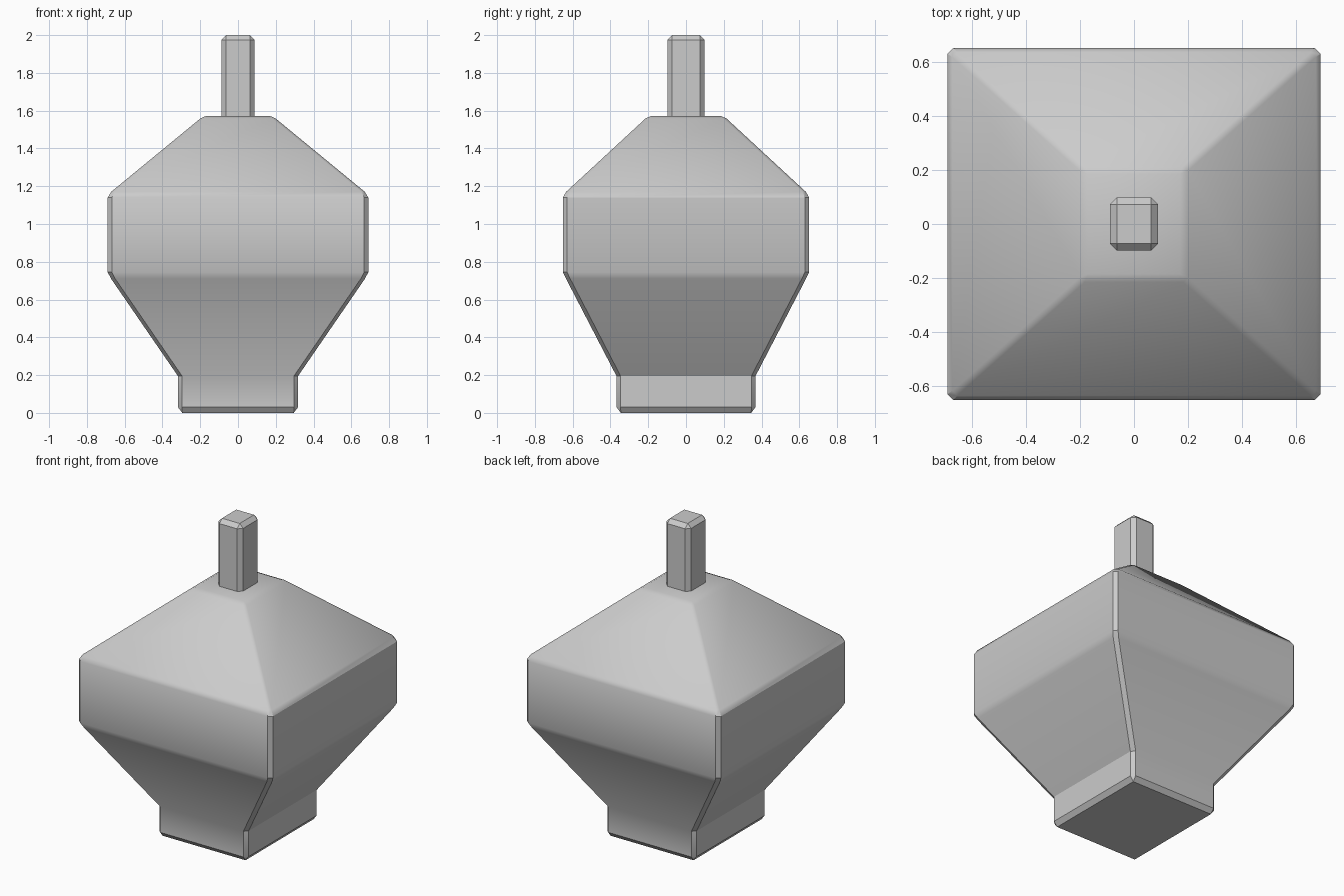
import bpy, bmesh, math

if "Cube" in bpy.data.objects:
    bpy.data.objects.remove(bpy.data.objects["Cube"])


def ring_points(hx, hy, z, c):
    """Rectangle with chamfered corners, counter-clockwise."""
    return [(hx - c, -hy, z), (hx, -hy + c, z), (hx, hy - c, z), (hx - c, hy, z),
            (-hx + c, hy, z), (-hx, hy - c, z), (-hx, -hy + c, z), (-hx + c, -hy, z)]


def loft(name, rings):
    bm = bmesh.new()
    loops = [[bm.verts.new(p) for p in ring_points(*r)] for r in rings]
    for a, b in zip(loops, loops[1:]):
        for i in range(8):
            j = (i + 1) % 8
            bm.faces.new((a[i], a[j], b[j], b[i]))
    bm.faces.new(loops[0][::-1])
    bm.faces.new(loops[-1])
    # corners with zero chamfer collapse to single points
    bmesh.ops.remove_doubles(bm, verts=bm.verts, dist=1e-5)
    bmesh.ops.recalc_face_normals(bm, faces=bm.faces)
    mesh = bpy.data.meshes.new(name)
    bm.to_mesh(mesh)
    bm.free()
    ob = bpy.data.objects.new(name, mesh)
    bpy.context.collection.objects.link(ob)
    bpy.ops.object.select_all(action='DESELECT')
    ob.select_set(True)
    bpy.context.view_layer.objects.active = ob
    bpy.ops.object.shade_smooth_by_angle(angle=math.radians(30))
    return ob


# foot: straight block with chamfered edges, flaring body and sloped shoulders
loft("body", [
    (0.295, 0.345, 0.0, 0.0),
    (0.318, 0.368, 0.03, 0.022),
    (0.318, 0.368, 0.195, 0.022),
    (0.672, 0.635, 0.71, 0.022),
    (0.69, 0.652, 0.745, 0.022),
    (0.69, 0.652, 1.14, 0.022),
    (0.672, 0.635, 1.17, 0.018),
    (0.20, 0.215, 1.558, 0.018),
    (0.17, 0.185, 1.572, 0.0),
])

# stem: small chamfered post sunk into the top
loft("stem", [
    (0.088, 0.098, 1.54, 0.025),
    (0.088, 0.098, 1.975, 0.025),
    (0.063, 0.073, 2.0, 0.0),
])
